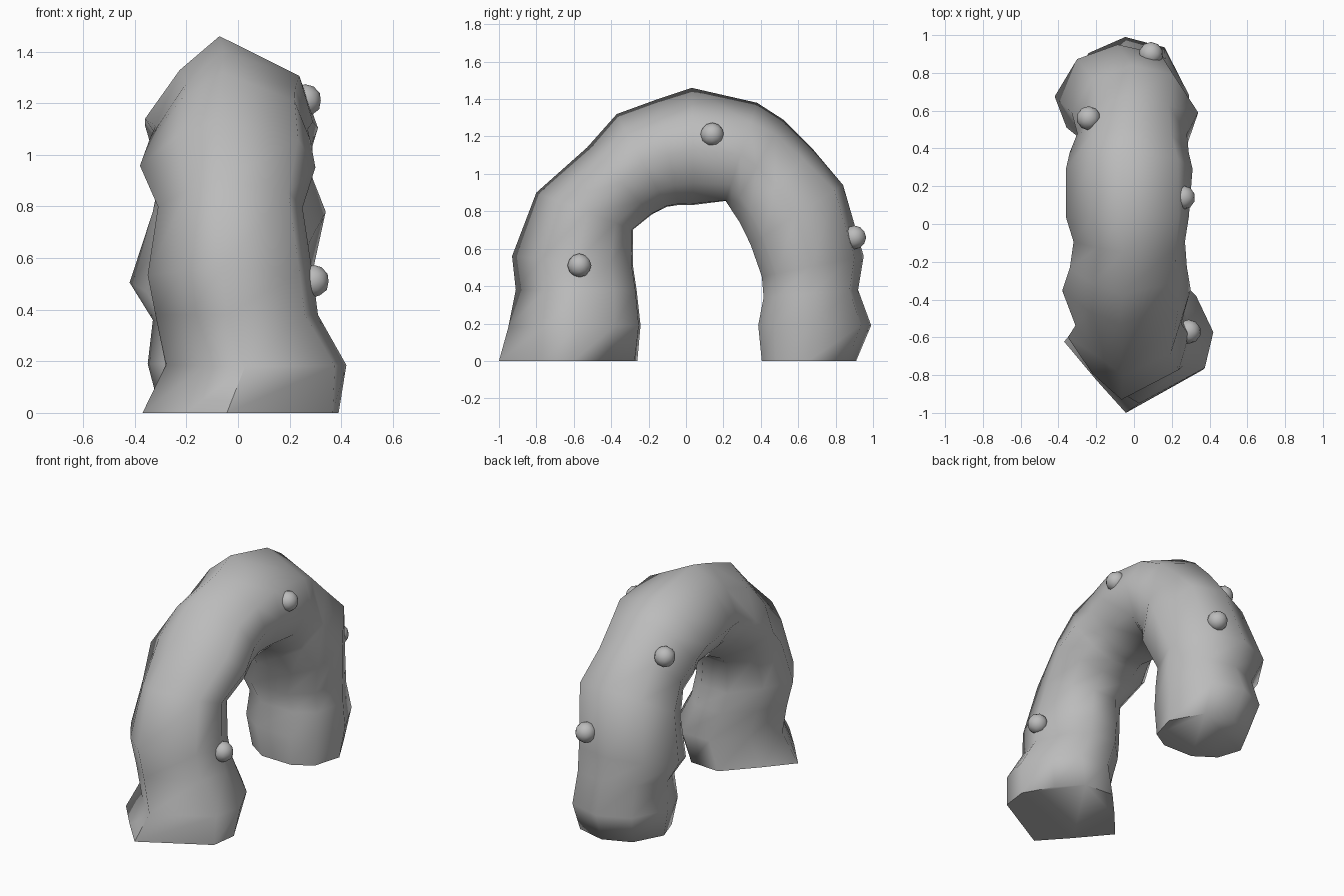
import bpy
import bmesh
import math
from mathutils import Vector

default_cube = bpy.data.objects.get("Cube")
if default_cube:
    bpy.data.objects.remove(default_cube, do_unlink=True)


def make_material(name, colour):
    material = bpy.data.materials.new(name)
    material.use_nodes = True
    material.diffuse_color = colour
    shader = material.node_tree.nodes["Principled BSDF"]
    shader.inputs["Base Color"].default_value = colour
    return material


def finish(mesh_builder, name, material, sharp_angle):
    """Turn a bmesh into a smooth shaded object with one material."""
    bmesh.ops.recalc_face_normals(mesh_builder, faces=mesh_builder.faces)
    mesh = bpy.data.meshes.new(name)
    mesh_builder.to_mesh(mesh)
    mesh_builder.free()
    mesh.materials.append(material)
    part = bpy.data.objects.new(name, mesh)
    bpy.context.collection.objects.link(part)
    bpy.ops.object.select_all(action="DESELECT")
    part.select_set(True)
    bpy.context.view_layer.objects.active = part
    bpy.ops.object.shade_smooth_by_angle(angle=math.radians(sharp_angle))
    return part


stone = make_material("grey stone", (0.5, 0.5, 0.5, 1))

# Stations along the arch: outer y, z, inner y, z, x limits, and angularity
stations = [
    (-1, 0, -.26, 0, -.37, .39, 1),
    (-.95, .18, -.24, .19, -.28, .42, .8),
    (-.91, .38, -.26, .38, -.32, .31, .7),
    (-.93, .56, -.28, .51, -.35, .29, .7),
    (-.8, .9, -.28, .7, -.31, .25, .6),
    (-.53, 1.14, -.18, .78, -.38, .3, .6),
    (-.37, 1.32, -.1, .82, -.34, .28, .6),
    (-.15, 1.4, -.04, .83, -.32, .27, .7),
    (.03, 1.46, .04, .83, -.36, .29, .7),
    (.38, 1.38, .21, .85, -.36, .31, .5),
    (.52, 1.29, .24, .8, -.34, .29, .3),
    (.68, 1.13, .28, .74, -.3, .28, .2),
    (.84, .94, .34, .62, -.33, .34, 0),
    (.95, .56, .4, .45, -.42, .28, 0),
    (.92, .38, .41, .34, -.33, .29, 0),
    (.99, .19, .38, .19, -.35, .29, 0),
    (.91, 0, .4, 0, -.3, .27, 0),
]

# Cross-sections: sideways position, and depth from inner to outer face
round_section = [(-.05, 1), (.6, .91), (1, .5), (.82, .15), (.4, .01),
                 (-.35, .02), (-.82, .2), (-1, .5), (-.66, .86)]
angular_section = [(-.14, 1), (.94, .69), (1, .46), (.72, .21), (.38, .02),
                   (-.15, 0), (-.62, .26), (-1, .49), (-.56, .76)]

# Rock arch: loft the blended section through the stations
arch = bmesh.new()
rings = []
for outer_y, outer_z, inner_y, inner_z, x_low, x_high, angular in stations:
    outer = Vector((0, outer_y, outer_z))
    inner = Vector((0, inner_y, inner_z))
    middle, half_width = (x_low + x_high) / 2, (x_high - x_low) / 2
    ring = []
    for smooth_corner, sharp_corner in zip(round_section, angular_section):
        side, depth = Vector(smooth_corner).lerp(Vector(sharp_corner), angular)
        point = inner.lerp(outer, depth)
        point.x = middle + side * half_width
        ring.append(arch.verts.new(point))
    rings.append(ring)

for ring, following in zip(rings, rings[1:]):
    for i in range(len(ring)):
        j = (i + 1) % len(ring)
        arch.faces.new((ring[i], ring[j], following[j], following[i]))
for end in (rings[0], rings[-1]):
    arch.faces.new(end)
finish(arch, "rock_arch", stone, 75)

# Small rounded knobs sunk into the rock surface
knobs = {
    "front_leg_knob": (.29, -.57, .51),
    "crown_knob": (.26, .14, 1.21),
    "shoulder_knob": (-.24, .56, 1.11),
    "back_leg_knob": (.09, .9, .66),
}
for name, place in knobs.items():
    knob = bmesh.new()
    bmesh.ops.create_icosphere(knob, subdivisions=2, radius=.064)
    finish(knob, name, stone, 60).location = place
